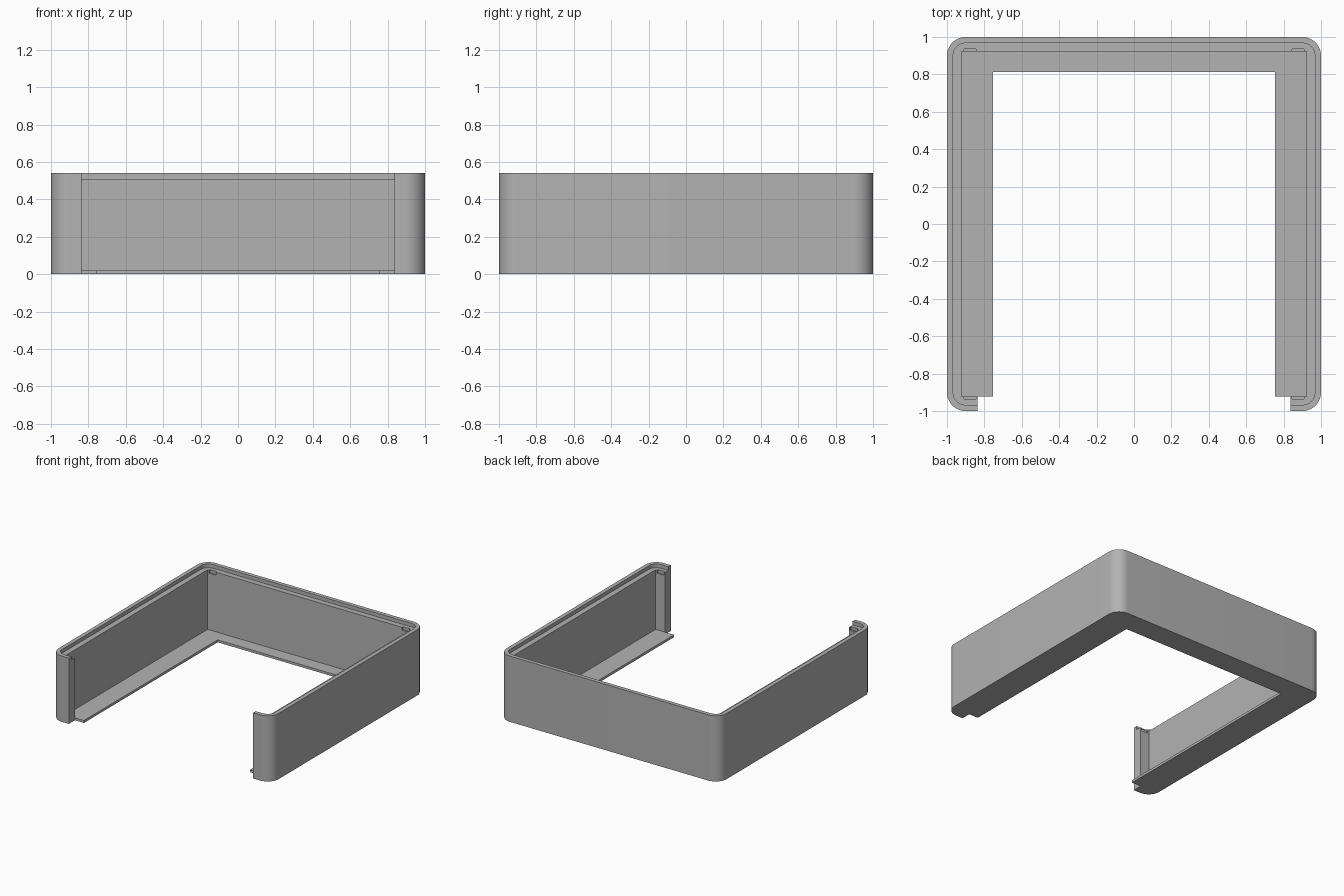
import bpy, bmesh, math

cube = bpy.data.objects.get("Cube")
if cube:
    bpy.data.objects.remove(cube, do_unlink=True)

HEIGHT = 0.54       # top of the outer rim
LEDGE_Z = 0.51      # top of the inner ledge
FLOOR_Z = 0.02      # flange thickness
INNER = 0.922       # inside face of the walls
REBATE = 0.967      # inside face of the rim

gray = bpy.data.materials.new("plain gray")
gray.use_nodes = True
gray.diffuse_color = (0.45, 0.45, 0.45, 1)
gray.node_tree.nodes["Principled BSDF"].inputs["Base Color"].default_value = (0.45, 0.45, 0.45, 1)


def rounded_square(half, radius, steps=12):
    """Outline of a square with rounded corners."""
    points = []
    for corner in range(4):
        mid = math.pi / 4 + corner * math.pi / 2
        cx = math.copysign(half - radius, math.cos(mid))
        cy = math.copysign(half - radius, math.sin(mid))
        for i in range(steps + 1):
            a = (corner + i / steps) * math.pi / 2
            points.append((cx + radius * math.cos(a), cy + radius * math.sin(a)))
    return points


def rectangle(x0, x1, y0, y1):
    return [(x0, y0), (x1, y0), (x1, y1), (x0, y1)]


def prism(name, outline, z0, z1):
    """Solid made by raising a flat outline from z0 to z1."""
    bm = bmesh.new()
    base = bm.faces.new([bm.verts.new((x, y, z0)) for x, y in outline])
    top = bmesh.ops.extrude_face_region(bm, geom=[base])["geom"]
    bmesh.ops.translate(bm, vec=(0, 0, z1 - z0),
                        verts=[v for v in top if isinstance(v, bmesh.types.BMVert)])
    bmesh.ops.recalc_face_normals(bm, faces=bm.faces)
    mesh = bpy.data.meshes.new(name)
    bm.to_mesh(mesh)
    bm.free()
    mesh.materials.append(gray)
    obj = bpy.data.objects.new(name, mesh)
    bpy.context.collection.objects.link(obj)
    return obj


def cut(target, name, outline, z0, z1):
    """Subtract a prism from the target, then discard it."""
    cutter = prism(name, outline, z0, z1)
    cutter.hide_render = True
    mod = target.modifiers.new(name, "BOOLEAN")
    mod.operation = "DIFFERENCE"
    mod.solver = "EXACT"
    mod.object = cutter
    bpy.ops.object.modifier_apply(modifier=mod.name)
    bpy.data.objects.remove(cutter, do_unlink=True)


# Solid rounded block
frame = prism("open_frame", rounded_square(1, 0.1), 0, HEIGHT)
bpy.ops.object.select_all(action="DESELECT")
frame.select_set(True)
bpy.context.view_layer.objects.active = frame

# Rim rebate, cavity, floor opening and front gap
cut(frame, "rebate", rounded_square(REBATE, 0.067), LEDGE_Z, 1)
cut(frame, "cavity", rectangle(-INNER, INNER, -INNER, INNER), FLOOR_Z, 1)
cut(frame, "floor_opening", rectangle(-0.755, 0.755, -0.96, 0.813), -0.2, 1)
cut(frame, "front_gap", rectangle(-0.838, 0.838, -1.2, -INNER), -0.2, 1)

# Shallow clip notches in the ledge beside each corner
for sx in (-1, 1):
    for sy in (-1, 1):
        xs = sorted((sx * 0.846, sx * 0.908))
        ys = sorted((sy * 0.9, sy * 0.935))
        cut(frame, "clip_notch", rectangle(*xs, *ys), 0.485, 0.6)

bpy.ops.object.shade_smooth_by_angle(angle=math.radians(30))
